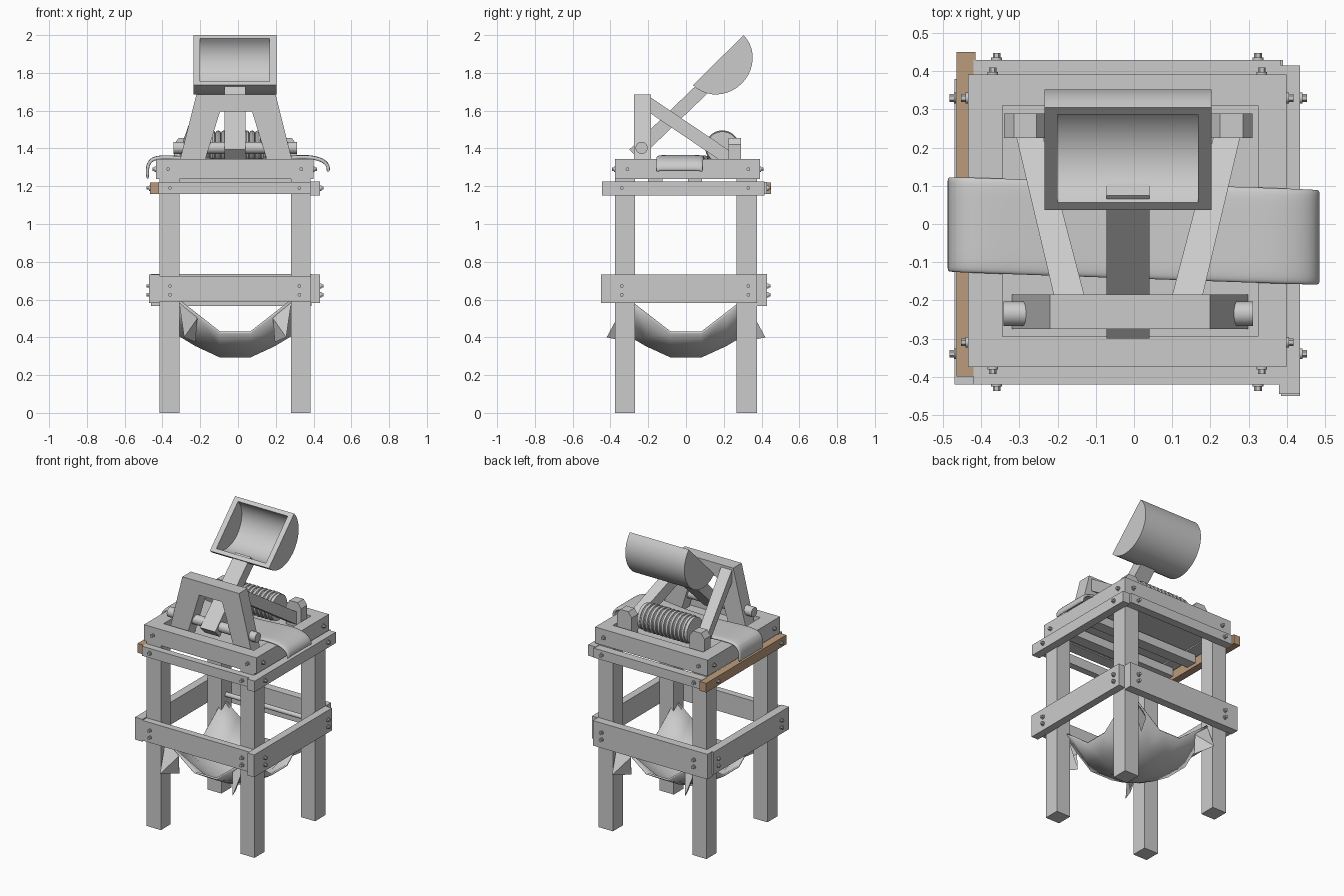
import bpy, bmesh, math
from mathutils import Vector

if "Cube" in bpy.data.objects:
    bpy.data.objects.remove(bpy.data.objects["Cube"])


def make(name, verts, faces, smooth=False):
    me = bpy.data.meshes.new(name)
    bm = bmesh.new()
    vs = [bm.verts.new(v) for v in verts]
    for f in faces:
        bm.faces.new([vs[i] for i in f])
    bmesh.ops.recalc_face_normals(bm, faces=bm.faces)
    bm.to_mesh(me)
    bm.free()
    ob = bpy.data.objects.new(name, me)
    bpy.context.collection.objects.link(ob)
    if smooth:
        bpy.ops.object.select_all(action='DESELECT')
        ob.select_set(True)
        bpy.context.view_layer.objects.active = ob
        bpy.ops.object.shade_smooth_by_angle(angle=math.radians(40))
    return ob


def loft(name, a, b, smooth=False):
    """Closed solid between two matching outlines."""
    n = len(a)
    faces = [list(range(n)), list(range(n, 2 * n))]
    faces += [[i, (i + 1) % n, n + (i + 1) % n, n + i] for i in range(n)]
    return make(name, list(a) + list(b), faces, smooth)


def box(name, x0, x1, y0, y1, z0, z1):
    r = [(x0, y0), (x1, y0), (x1, y1), (x0, y1)]
    return loft(name, [(x, y, z0) for x, y in r], [(x, y, z1) for x, y in r])


def rod(name, axis, c, r, a, b, n=24):
    """Cylinder along 'x' or 'y'; c holds the other two coordinates."""
    def ring(t):
        pts = [(c[0] + r * math.cos(2 * math.pi * i / n), c[1] + r * math.sin(2 * math.pi * i / n)) for i in range(n)]
        return [(t, p, q) if axis == 'x' else (p, t, q) for p, q in pts]
    return loft(name, ring(a), ring(b), n > 8)


def bolt(axis, c, at, out):
    rod('bolt_washer', axis, c, 0.014, at, at + out * 0.006, 12)
    rod('bolt_head', axis, c, 0.010, at, at + out * 0.018, 6)


# Legs
for x0, x1 in ((-0.415, -0.31), (0.28, 0.385)):
    for y0, y1 in ((-0.375, -0.27), (0.267, 0.375)):
        box('leg', x0, x1, y0, y1, 0, 1.24)

# Lower rails, overlapping at the corners
box('lower_front_rail', -0.415, 0.385, -0.42, -0.375, 0.59, 0.725)
box('lower_back_rail', -0.46, 0.39, 0.375, 0.43, 0.567, 0.735)
box('lower_right_rail', 0.385, 0.435, -0.45, 0.375, 0.582, 0.732)
box('lower_left_rail', -0.47, -0.415, -0.42, 0.38, 0.582, 0.732)

# Upper rails, one of bare wood
box('upper_front_rail', -0.42, 0.385, -0.42, -0.375, 1.158, 1.222)
box('upper_back_rail', -0.42, 0.385, 0.375, 0.43, 1.158, 1.222)
box('upper_right_rail', 0.38, 0.435, -0.445, 0.415, 1.152, 1.225)
wood_rail = box('upper_left_rail', -0.465, -0.415, -0.40, 0.45, 1.158, 1.22)
wood = bpy.data.materials.new('bare_wood')
wood.diffuse_color = (0.50, 0.33, 0.20, 1)
wood.use_nodes = True
wood.node_tree.nodes["Principled BSDF"].inputs["Base Color"].default_value = wood.diffuse_color
wood_rail.data.materials.append(wood)

# Bolts on both rows of rails and on the platform
for zs in ((1.19,), (0.625, 0.672)):
    for z in zs:
        for x in (-0.36, 0.325):
            bolt('y', (x, z), -0.42, -1)
            bolt('y', (x, z), 0.43, 1)
        for y in (-0.34, 0.33):
            bolt('x', (y, z), 0.435, 1)
            bolt('x', (y, z), -0.466, -1)
for y in (-0.31, 0.33):
    bolt('x', (y, 1.29), 0.40, 1)
    bolt('x', (y, 1.29), -0.435, -1)
for x in (-0.37, 0.335):
    bolt('y', (x, 1.29), -0.375, -1)
    bolt('y', (x, 1.29), 0.392, 1)

# Platform frame, floor and under-beams
box('platform_front', -0.435, 0.40, -0.375, -0.295, 1.237, 1.345)
box('platform_back', -0.435, 0.40, 0.31, 0.392, 1.237, 1.345)
box('platform_left', -0.435, -0.345, -0.295, 0.31, 1.237, 1.345)
box('platform_right', 0.325, 0.40, -0.295, 0.31, 1.237, 1.345)
box('platform_floor', -0.345, 0.325, -0.295, 0.31, 1.245, 1.29)
for y in (-0.20, 0.01):
    box('under_beam', -0.415, 0.38, y, y + 0.075, 1.18, 1.237)

# Upright trestle
MID = -0.015
trestle = [(-0.31, 1.285), (-0.21, 1.685), (0.21, 1.685), (0.31, 1.285),
           (0.18, 1.285), (0.085, 1.595), (-0.085, 1.595), (-0.18, 1.285)]
loft('trestle', [(x + MID * 0.7, -0.275, z) for x, z in trestle],
     [(x + MID * 0.7, -0.185, z) for x, z in trestle])
rod('arm_axle', 'x', (-0.235, 1.403), 0.032, -0.342, 0.312)

# Slanting braces and rear posts
for s in (-1, 1):
    front = [(0.195, 1.685), (0.115, 1.685), (0.115, 1.60), (0.195, 1.60)]
    rear = [(0.295, 1.385), (0.225, 1.385), (0.225, 1.30), (0.295, 1.30)]
    loft('brace', [(MID + s * x, -0.187, z - 0.015) for x, z in front],
         [(MID + s * x, 0.235, z) for x, z in rear])
    post = [(0.215, 1.285), (0.325, 1.285), (0.325, 1.42), (0.30, 1.455), (0.24, 1.455), (0.215, 1.42)]
    loft('rear_post', [(MID + s * x, 0.225, z) for x, z in post],
         [(MID + s * x, 0.29, z) for x, z in post])
    rod('winch_flange', 'x', (0.192, 1.405), 0.085, MID + s * 0.165, MID + s * 0.185)

# Rope winch
rod('winch_drum', 'x', (0.192, 1.405), 0.075, -0.19, 0.16)
for i in range(11):
    bpy.ops.mesh.primitive_torus_add(
        major_segments=32, minor_segments=8, major_radius=0.075, minor_radius=0.0155,
        location=(MID + (i - 5) * 0.03, 0.192, 1.405), rotation=(0, math.pi / 2, 0))
    bpy.context.object.name = 'rope_coil'
    bpy.ops.object.shade_smooth_by_angle()

# Throwing arm
p, q = Vector((0, -0.275, 1.368)), Vector((0, 0.10, 1.728))
side = (q - p).cross(Vector((1, 0, 0))).normalized() * 0.036
arm = [p + side, q + side, q - side, p - side]
loft('throwing_arm', [v + Vector((-0.072, 0, 0)) for v in arm], [v + Vector((0.04, 0, 0)) for v in arm])

# Half-round bucket: outer and inner arcs joined by a flat rim
A, B = Vector((0.037, 1.735)), Vector((0.305, 2.0))
mid, along = (A + B) / 2, (B - A) / 2
out = Vector((along.y, -along.x))
N = 20


def arc(k, depth):
    return [mid - along * k * math.cos(math.pi * i / N) + out * depth * math.sin(math.pi * i / N) for i in range(N + 1)]


M = N + 1
verts = []
for pts, xs in ((arc(1, 0.93), (-0.235, 0.203)), (arc(0.86, 0.79), (-0.20, 0.168))):
    for x in xs:
        verts += [(x, v.x, v.y) for v in pts]
faces = [list(range(k * M, k * M + M)) for k in range(4)]
for k in (0, 2 * M):
    faces += [[k + i, k + i + 1, k + M + i + 1, k + M + i] for i in range(N)]
faces += [[0, N, 2 * M + N, 2 * M], [M, M + N, 3 * M + N, 3 * M],
          [0, M, 3 * M, 2 * M], [N, M + N, 3 * M + N, 2 * M + N]]
make('bucket', verts, faces, True)

# Cloth strap draped across the platform
strap = [(-0.478, 1.24), (-0.482, 1.30), (-0.465, 1.34), (-0.42, 1.358), (-0.30, 1.352), (-0.1, 1.335),
         (0.1, 1.335), (0.28, 1.354), (0.36, 1.358), (0.42, 1.35), (0.465, 1.33), (0.48, 1.30), (0.476, 1.28)]
cols = [-1, -0.9, -0.5, 0, 0.5, 0.9, 1]
verts = [(x, -0.018 - 0.035 * x + c * 0.124, z - (0.008 if abs(c) == 1 else 0)) for x, z in strap for c in cols]
C = len(cols)
faces = [[r * C + c, r * C + c + 1, r * C + C + c + 1, r * C + C + c]
         for r in range(len(strap) - 1) for c in range(C - 1)]
cloth = make('cloth_strap', verts, faces, True)
cloth.modifiers.new('thick', 'SOLIDIFY').thickness = 0.018
cloth.modifiers[-1].offset = 0
sub = cloth.modifiers.new('soft', 'SUBSURF')
sub.levels = sub.render_levels = 2

# Hanging sling: low centre, edges sagging between the four raised corners
t = [-1, -0.65, -0.25, 0.25, 0.65, 1]
verts = []
for v in t:
    for u in t:
        m, n = max(abs(u), abs(v)), min(abs(u), abs(v))
        rise = 0.125 * max(0, (m - 0.25) / 0.75) ** 1.2
        rise += 0.185 * m ** 2 * max(0, (n - 0.25) / 0.75)
        verts.append((MID + 0.315 * u, 0.32 * v, 0.305 + rise))
faces = [[r * 6 + c, r * 6 + c + 1, r * 6 + 7 + c, r * 6 + 6 + c] for r in range(5) for c in range(5)]
sling = make('sling', verts, faces, True)
sling.modifiers.new('thick', 'SOLIDIFY').thickness = 0.012

# Loose corner tails of the sling
for sx in (-1, 1):
    for sy in (-1, 1):
        tail = make('sling_tail', [(MID + sx * x, sy * y, z) for x, y, z in
                    ((0.30, 0.31, 0.605), (0.27, 0.42, 0.40), (0.21, 0.30, 0.375), (0.20, 0.32, 0.50))],
                    [[0, 1, 2], [0, 1, 3], [1, 2, 3]], False)
        tail.modifiers.new('thick', 'SOLIDIFY').thickness = 0.008

# Sling support rod between the back legs
rod('sling_rod', 'x', (0.32, 0.645), 0.015, -0.32, 0.30)
